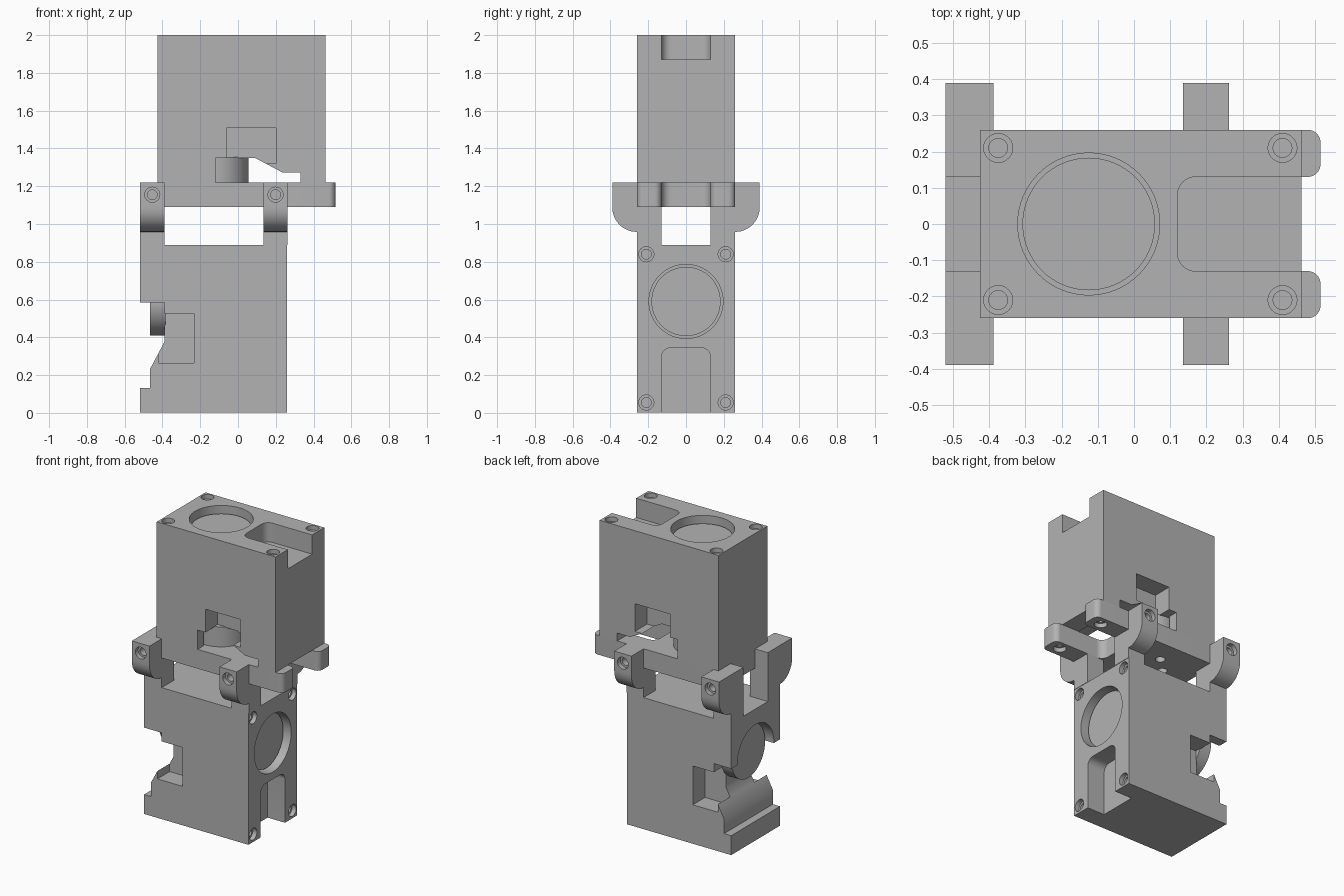
import bpy, bmesh
from math import sin, cos, pi, radians
from mathutils import Vector, Matrix

if "Cube" in bpy.data.objects:
    bpy.data.objects.remove(bpy.data.objects["Cube"])

grey = bpy.data.materials.new("mid_grey")
grey.use_nodes = True
COLOUR = (0.45, 0.45, 0.45, 1)
grey.diffuse_color = COLOUR
grey.node_tree.nodes["Principled BSDF"].inputs["Base Color"].default_value = COLOUR

HALF = 0.26    # half depth of the bodies
INNER = 0.13   # half width of slots, also wall thickness


def outline(points):
    """Polygon; a third value on a point rounds that right-angled corner."""
    out = []
    for i, p in enumerate(points):
        c = Vector(p[:2])
        if len(p) == 2:
            out.append(c)
            continue
        r = p[2]
        a = (Vector(points[i - 1][:2]) - c).normalized()
        b = (Vector(points[(i + 1) % len(points)][:2]) - c).normalized()
        for k in range(9):
            t = k / 8 * pi / 2
            out.append(c + r * (a + b) - r * (b * cos(t) + a * sin(t)))
    return out


def prism(name, points, axis, lo, hi):
    place = {"x": lambda p, t: (t, p[0], p[1]),
             "y": lambda p, t: (p[0], t, p[1]),
             "z": lambda p, t: (p[0], p[1], t)}[axis]
    bm = bmesh.new()
    loops = [[bm.verts.new(place(p, t)) for p in points] for t in (lo, hi)]
    n = len(points)
    for loop in loops:
        bm.faces.new(loop)
    for i in range(n):
        j = (i + 1) % n
        bm.faces.new((loops[0][i], loops[0][j], loops[1][j], loops[1][i]))
    bmesh.ops.recalc_face_normals(bm, faces=bm.faces)
    me = bpy.data.meshes.new(name)
    bm.to_mesh(me)
    bm.free()
    me.materials.append(grey)
    ob = bpy.data.objects.new(name, me)
    bpy.context.collection.objects.link(ob)
    return ob


def rect(a0, a1, b0, b1):
    return [(a0, b0), (a1, b0), (a1, b1), (a0, b1)]


def disc(name, a, b, r, axis, lo, hi, n=64):
    ring = [(a + r * cos(2 * pi * k / n), b + r * sin(2 * pi * k / n)) for k in range(n)]
    return prism(name, ring, axis, lo, hi)


def bores(a, b, axis, face, inward):
    """Counterbored screw hole cutters, starting just outside a face."""
    return [disc("bore_cutter", a, b, r, axis, *sorted((face - inward * 0.02, face + inward * d)), n=24)
            for r, d in ((0.04, 0.03), (0.026, 0.09))]


def finish(ob, cutters=(), matrix=None):
    for c in cutters:
        c.hide_render = True
        m = ob.modifiers.new("cut", "BOOLEAN")
        m.operation, m.solver, m.object = "DIFFERENCE", "EXACT", c
    bpy.context.view_layer.update()
    me = bpy.data.meshes.new_from_object(ob.evaluated_get(bpy.context.evaluated_depsgraph_get()))
    ob.modifiers.clear()
    ob.data = me
    for c in cutters:
        bpy.data.objects.remove(c)
    if matrix:
        me.transform(matrix)
    me.shade_smooth()
    me.set_sharp_from_angle(angle=radians(30))


def actuator(prefix, matrix, horn_start):
    """Motor housing with its horn axis on local z and horn face at z = 0."""
    top = 0.78
    body = prism(prefix + "_housing", rect(-0.3, 0.588, -HALF, HALF), "z", 0, top)
    # sloped opening across the horn side, and side pockets above it
    opening = [(0.005, -0.1), (0.005, 0.13), (0.215, 0.13), (0.36, 0.053), (0.457, 0.053), (0.457, -0.1)]
    cuts = [prism("opening_cutter", opening, "y", -0.4, 0.4)]
    for s in (-1, 1):
        cuts.append(prism("pocket_cutter", rect(0.063, 0.325, 0.1, 0.287), "y",
                          *sorted((s * INNER, s * 0.4))))
    cuts.append(disc("horn_clearance_cutter", 0, 0, 0.195, "z", -0.1, 0.13))
    # idler recess, cable notch and corner screws on the far side
    cuts.append(disc("idler_recess_cutter", 0, 0, 0.196, "z", top - INNER, top + 0.1))
    notch = outline([(0.245, -INNER, 0.05), (0.7, -INNER), (0.7, INNER), (0.245, INNER, 0.05)])
    cuts.append(prism("notch_cutter", notch, "z", top - INNER, top + 0.1))
    for u in (-0.25, 0.535):
        for v in (-0.21, 0.21):
            cuts += bores(u, v, "z", top, -1)
    finish(body, cuts, matrix)
    finish(disc(prefix + "_horn", 0, 0, 0.18, "z", horn_start, 0.135), (), matrix)
    finish(disc(prefix + "_idler", 0, 0, 0.183, "z", top - 0.14, top - 0.05), (), matrix)


# Upright upper motor, and lower motor lying on its side
actuator("upper", Matrix.Translation((-0.125, 0, 1.22)), 0)
actuator("lower", Matrix.Translation((-0.52, 0, 0.59)) @ Matrix.Rotation(pi / 2, 4, "Y"), 0.055)

# Base plate under the upper motor, forked into two rounded tabs
fork = outline([(-0.425, -HALF), (0.515, -HALF, 0.035), (0.515, -INNER, 0.035), (0.14, -INNER, 0.05),
                (0.14, INNER, 0.05), (0.515, INNER, 0.035), (0.515, HALF, 0.035), (-0.425, HALF)])
plate = prism("base_plate", fork, "z", 1.09, 1.22)
holes = []
for s in (-1, 1):
    holes += bores(0.43, s * 0.195, "z", 1.09, 1)
    for x, y in ((-0.125 + s * 0.1, 0), (-0.125, s * 0.1)):
        holes.append(disc("plate_hole_cutter", x, y, 0.03, "z", 1.05, 1.17, n=24))
finish(plate, holes)

# Four curved arms rising from the lower motor and gripping the plate
for end, x0, x1 in (("left_end", -0.52, -0.388), ("right_end", 0.135, 0.263)):
    for side, s in (("front", -1), ("back", 1)):
        pts = [(s * INNER, 0.89), (s * HALF, 0.89), (s * HALF, 0.958), (s * 0.39, 0.958, 0.129),
               (s * 0.39, 1.22)]
        if x0 < 0:
            pts += [(s * INNER, 1.22)]
        else:
            pts += [(s * HALF, 1.22), (s * HALF, 1.09), (s * INNER, 1.09)]
        arm = prism(f"{side}_arm_{end}", outline(pts), "x", x0, x1)
        finish(arm, bores((x0 + x1) / 2, 1.155, "y", s * 0.39, -s))
